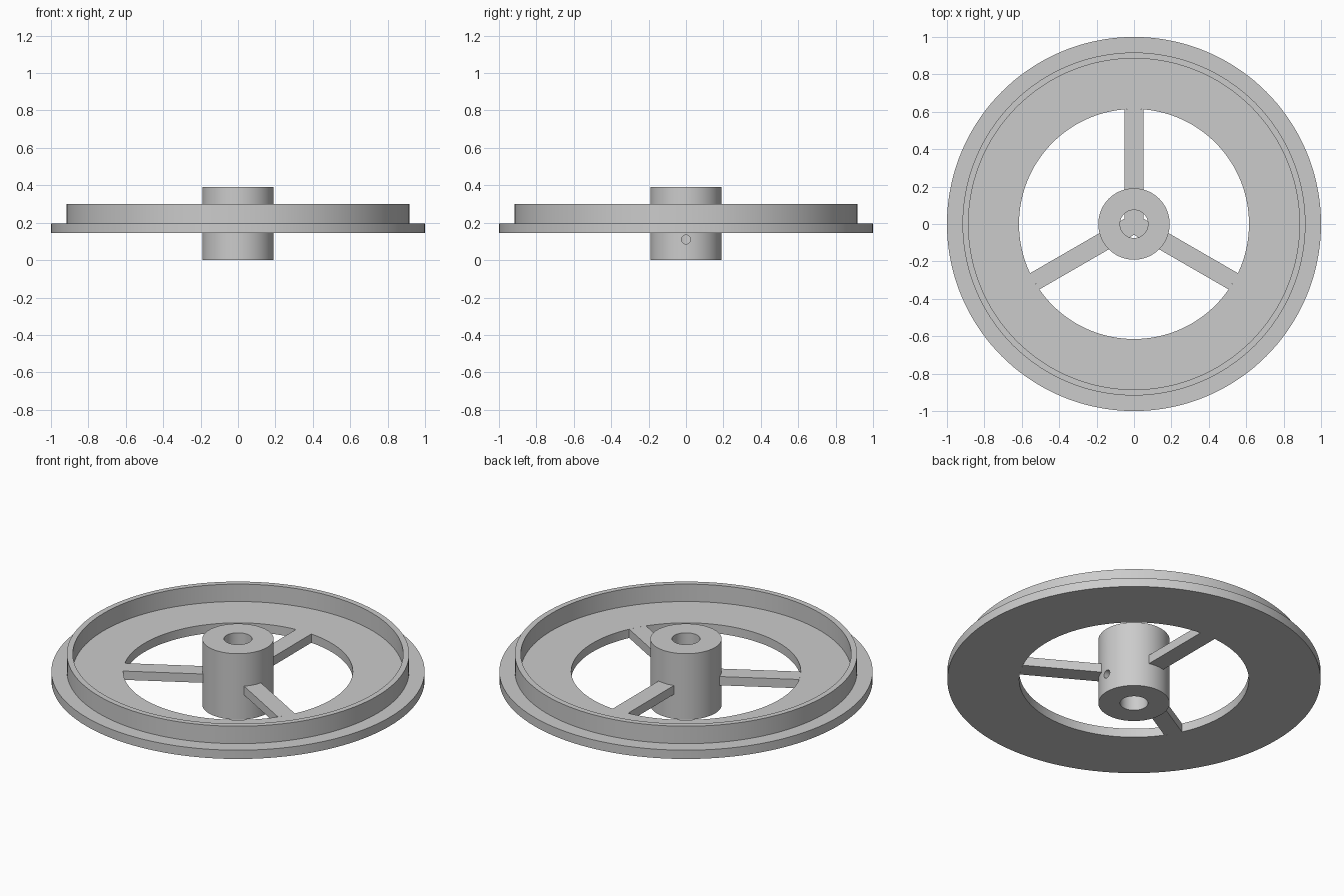
import bpy, bmesh
from math import sin, cos, pi, radians, sqrt
from mathutils import Matrix, Vector

cube = bpy.data.objects.get("Cube")
if cube:
    bpy.data.objects.remove(cube, do_unlink=True)

# Single material
GREY = (0.6, 0.6, 0.6, 1.0)
metal = bpy.data.materials.new("plain grey")
metal.use_nodes = True
metal.diffuse_color = GREY
metal.node_tree.nodes["Principled BSDF"].inputs["Base Color"].default_value = GREY

# Shared dimensions
FLOOR_LOW, FLOOR_TOP, LIP_TOP = 0.145, 0.197, 0.30
OPENING, HUB_R, BORE_R, HUB_TOP = 0.615, 0.191, 0.075, 0.39
SPOKE_HALF = 0.05


def make_object(name, bm):
    bmesh.ops.recalc_face_normals(bm, faces=bm.faces)
    mesh = bpy.data.meshes.new(name)
    bm.to_mesh(mesh)
    bm.free()
    mesh.materials.append(metal)
    obj = bpy.data.objects.new(name, mesh)
    bpy.context.collection.objects.link(obj)
    return obj


def select_only(obj):
    bpy.ops.object.select_all(action='DESELECT')
    obj.select_set(True)
    bpy.context.view_layer.objects.active = obj


def lathe(name, profile, steps):
    """Turn a closed (radius, height) profile around the z axis."""
    bm = bmesh.new()
    rings = []
    for i in range(steps):
        a = 2 * pi * i / steps
        rings.append([bm.verts.new((r * cos(a), r * sin(a), z)) for r, z in profile])
    n = len(profile)
    for i in range(steps):
        here, there = rings[i], rings[(i + 1) % steps]
        for j in range(n):
            k = (j + 1) % n
            bm.faces.new((here[j], there[j], there[k], here[k]))
    return make_object(name, bm)


# Flanged rim with a raised lip
rim = lathe("flanged_rim", [
    (OPENING, FLOOR_LOW), (1.0, FLOOR_LOW), (1.0, FLOOR_TOP),
    (0.917, FLOOR_TOP), (0.917, LIP_TOP), (0.885, LIP_TOP),
    (0.885, FLOOR_TOP), (OPENING, FLOOR_TOP)], 144)

# Hub tube
hub = lathe("hub", [(BORE_R, 0), (HUB_R, 0), (HUB_R, HUB_TOP), (BORE_R, HUB_TOP)], 72)

# Set screw hole through the left wall of the hub
bm = bmesh.new()
bmesh.ops.create_cone(bm, cap_ends=True, segments=24, radius1=0.024, radius2=0.024,
                      depth=0.2, matrix=Matrix.Translation((0.14, 0, 0.11))
                      @ Matrix.Rotation(radians(90), 4, 'Y'))
cutter = make_object("screw_hole_cutter", bm)
cutter.hide_render = True
select_only(hub)
cut = hub.modifiers.new("screw hole", 'BOOLEAN')
cut.operation = 'DIFFERENCE'
cut.solver = 'EXACT'
cut.object = cutter
bpy.ops.object.modifier_apply(modifier=cut.name)
bpy.data.objects.remove(cutter, do_unlink=True)

# Three spokes joined at the centre, ending on the rim opening
outline = []
reach = sqrt(OPENING ** 2 - SPOKE_HALF ** 2)
for angle in (90, 210, 330):
    turn = Matrix.Rotation(radians(angle), 3, 'Z')
    corner = SPOKE_HALF / sqrt(3)
    for x, y in ((corner, -SPOKE_HALF), (reach, -SPOKE_HALF),
                 (OPENING, 0), (reach, SPOKE_HALF)):
        outline.append(turn @ Vector((x, y, FLOOR_LOW)))
bm = bmesh.new()
base = bm.faces.new([bm.verts.new(p) for p in outline])
raised = bmesh.ops.extrude_face_region(bm, geom=[base])["geom"]
bmesh.ops.translate(bm, vec=(0, 0, FLOOR_TOP - FLOOR_LOW),
                    verts=[v for v in raised if isinstance(v, bmesh.types.BMVert)])
if not any(f.normal.z and abs(f.calc_center_median().z - FLOOR_LOW) < 1e-5 for f in bm.faces):
    bm.faces.new([v for v in base.verts])
spokes = make_object("spokes", bm)

# Smooth round walls, keep crisp edges
for obj in (rim, hub):
    select_only(obj)
    bpy.ops.object.shade_smooth_by_angle(angle=radians(30))
